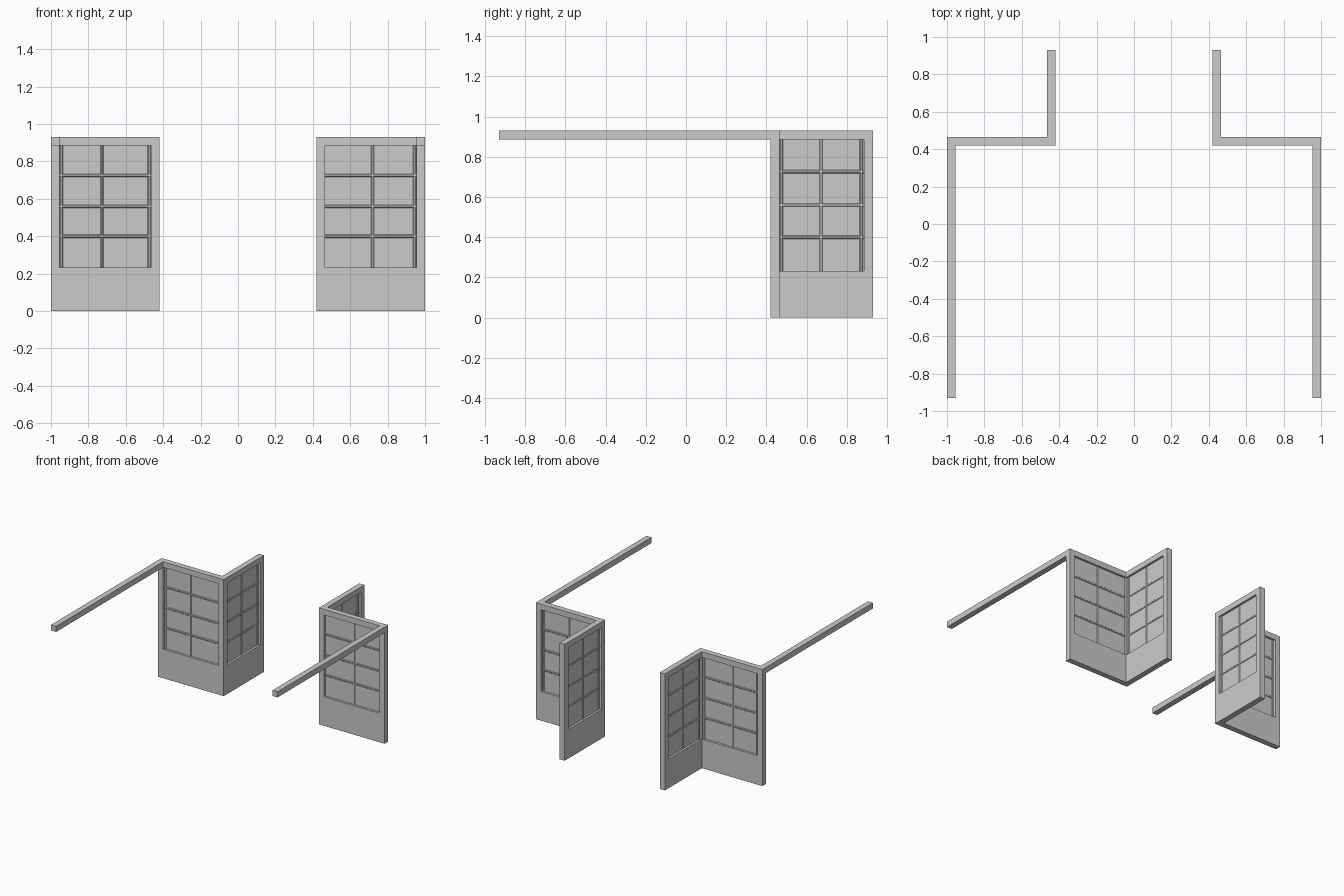
import bpy, bmesh
from math import pi
from mathutils import Vector, Matrix

if "Cube" in bpy.data.objects:
    bpy.data.objects.remove(bpy.data.objects["Cube"])

T = 0.045                    # wall thickness
X0, X1 = 0.42, 1.0           # front wall extent
Y0, Y1 = 0.42, 0.93          # side wall extent
SILL, HEAD, H = 0.232, 0.885, 0.93
BAR_R, PANE = 0.01, 0.01


def finish(name, bm):
    bmesh.ops.recalc_face_normals(bm, faces=bm.faces)
    me = bpy.data.meshes.new(name)
    bm.to_mesh(me)
    bm.free()
    ob = bpy.data.objects.new(name, me)
    bpy.context.collection.objects.link(ob)
    return ob


def slab(name, points, faces, offset):
    """Flat outline pushed out by an offset."""
    bm = bmesh.new()
    vs = [bm.verts.new(p) for p in points]
    fs = [bm.faces.new([vs[i] for i in f]) for f in faces]
    ext = bmesh.ops.extrude_face_region(bm, geom=fs, use_keep_orig=True)
    moved = [g for g in ext["geom"] if isinstance(g, bmesh.types.BMVert)]
    bmesh.ops.translate(bm, verts=moved, vec=offset)
    return finish(name, bm)


def box(name, a, b):
    bm = bmesh.new()
    a, b = Vector(a), Vector(b)
    size = [abs(v) for v in (b - a)]
    bmesh.ops.create_cube(bm, size=1, matrix=Matrix.Translation((a + b) / 2) @ Matrix.Diagonal((*size, 1)))
    return finish(name, bm)


def bars(name, segments):
    """Slim octagonal glazing bars between pairs of points."""
    bm = bmesh.new()
    for a, b in segments:
        a, b = Vector(a), Vector(b)
        rot = (b - a).to_track_quat('Z', 'Y').to_matrix().to_4x4()
        bmesh.ops.create_cone(bm, cap_ends=True, segments=8, radius1=BAR_R, radius2=BAR_R,
                              depth=(b - a).length,
                              matrix=Matrix.Translation((a + b) / 2) @ rot @ Matrix.Rotation(pi / 8, 4, 'Z'))
    return finish(name, bm)


rows = (0.40, 0.56, 0.725)
cy = Y0 + T / 2              # middle plane of front wall
cx = X0 + T / 2              # middle plane of side wall
for s, side, uprights in ((-1, "left", (0.475, 0.727, 0.945)), (1, "right", (0.72, 0.945))):
    # front wall frame with window opening
    outer = [(X0, 0), (X1, 0), (X1, H), (X0, H)]
    inner = [(X0 + T, SILL), (X1 - T, SILL), (X1 - T, HEAD), (X0 + T, HEAD)]
    slab(side + "_front_frame", [(s * x, Y0, z) for x, z in outer + inner],
         [(i, (i + 1) % 4, (i + 1) % 4 + 4, i + 4) for i in range(4)], (0, T, 0))
    # side wall frame, sharing the corner post
    c = [(Y0 + T, 0), (Y1, 0), (Y1, H), (Y0 + T, H),
         (Y0 + T, HEAD), (Y1 - T, HEAD), (Y1 - T, SILL), (Y0 + T, SILL)]
    slab(side + "_side_frame", [(s * X0, y, z) for y, z in c], [range(8)], (s * T, 0, 0))
    # panes
    box(side + "_front_pane", (s * (X0 + T), cy - PANE / 2, SILL), (s * (X1 - T), cy + PANE / 2, HEAD))
    box(side + "_side_pane", (s * (cx - PANE / 2), Y0 + T, SILL), (s * (cx + PANE / 2), Y1 - T, HEAD))
    # glazing bars
    bars(side + "_front_bars",
         [((s * x, cy, SILL), (s * x, cy, HEAD)) for x in uprights] +
         [((s * (X0 + T), cy, z), (s * (X1 - T), cy, z)) for z in rows])
    bars(side + "_side_bars",
         [((s * cx, y, SILL), (s * cx, y, HEAD)) for y in (0.475, 0.672, 0.872)] +
         [((s * cx, Y0 + T, z), (s * cx, Y1 - T, z)) for z in rows])
    # long overhead beam
    box(side + "_beam", (s * (X1 - T), -0.93, HEAD), (s * X1, Y0, H))
